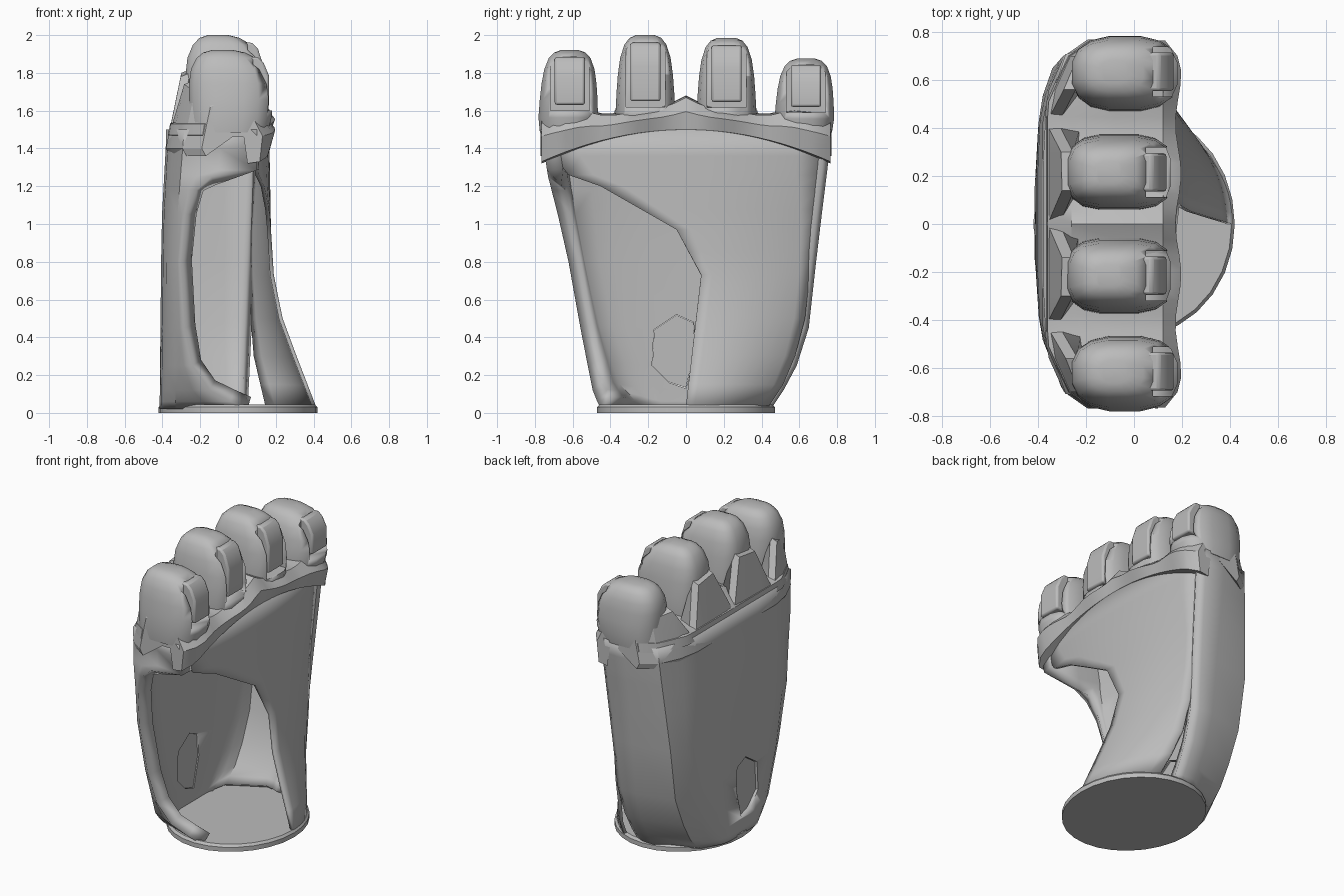
import bpy, bmesh, math

if "Cube" in bpy.data.objects:
    bpy.data.objects.remove(bpy.data.objects["Cube"])

grey = bpy.data.materials.new("plain grey")
grey.use_nodes = True
grey.diffuse_color = (0.5, 0.5, 0.5, 1)
grey.node_tree.nodes["Principled BSDF"].inputs["Base Color"].default_value = (0.5, 0.5, 0.5, 1)


def interp(table, t):
    """Piecewise linear lookup in a list of (key, value)."""
    if t <= table[0][0]:
        return table[0][1]
    for (a, va), (b, vb) in zip(table, table[1:]):
        if t <= b:
            return va + (vb - va) * (t - a) / (b - a)
    return table[-1][1]


def finish(name, bm, angle=35):
    bmesh.ops.recalc_face_normals(bm, faces=bm.faces)
    me = bpy.data.meshes.new(name)
    bm.to_mesh(me)
    bm.free()
    me.materials.append(grey)
    ob = bpy.data.objects.new(name, me)
    bpy.context.collection.objects.link(ob)
    bpy.ops.object.select_all(action='DESELECT')
    ob.select_set(True)
    bpy.context.view_layer.objects.active = ob
    bpy.ops.object.shade_smooth_by_angle(angle=math.radians(angle))
    return ob


def loft(name, rows, closed=False, angle=35):
    """Skin a list of point rows; closed rows get end caps."""
    bm = bmesh.new()
    grid = [[bm.verts.new(p) for p in r] for r in rows]
    n = len(rows[0])
    for a, b in zip(grid, grid[1:]):
        for i in range(n if closed else n - 1):
            j = (i + 1) % n
            bm.faces.new((a[i], a[j], b[j], b[i]))
    if closed:
        bm.faces.new(grid[0][::-1])
        bm.faces.new(grid[-1])
    return finish(name, bm, angle)


def apply_mods(ob):
    bpy.context.view_layer.objects.active = ob
    for m in list(ob.modifiers):
        bpy.ops.object.modifier_apply(modifier=m.name)


def thicken(ob, t, offset):
    m = ob.modifiers.new("thickness", 'SOLIDIFY')
    m.thickness, m.offset = t, offset
    apply_mods(ob)


def cut(ob, cutter):
    m = ob.modifiers.new("cut", 'BOOLEAN')
    m.operation, m.object, m.solver = 'DIFFERENCE', cutter, 'EXACT'
    apply_mods(ob)
    bpy.data.objects.remove(cutter)


# Outline tables by height: half widths, back depth, side arch, sole depth, corner shape
RIGHT_W = [(0.02, .45), (.1, .49), (.4, .55), (.9, .64), (1.25, .73), (1.5, .77)]
LEFT_W = [(0.02, .45), (.2, .57), (.45, .65), (.9, .70), (1.3, .75), (1.5, .77)]
BACK = [(0.02, -.415), (1.0, -.405), (1.45, -.38)]
ARCH = [(0.02, .05), (.06, -.04), (.12, -.15), (.25, -.24), (.45, -.28), (.8, -.30),
        (1.05, -.27), (1.18, -.22), (1.25, -.14), (1.28, .1)]
SOLE_X = [(0.04, .40), (.3, .30), (.6, .19), (.95, .165), (1.5, .155)]
SOLE_END = [(.04, .15), (.35, .08), (.9, .065), (1.5, .09)]
CORNER = [(0, .48), (.1, .62), (.6, .80), (1.5, .70)]
SIDE = [(0, .68), (.1, .82), (.6, .95), (1.5, .92)]
SIDE_X = [(0, -.33), (.8, -.34), (1.5, -.285)]

# Heel disc
loft("heel_base", [[(0.42 * s * math.cos(a), 0.47 * s * math.sin(a), z)
                    for a in [math.tau * i / 28 for i in range(28)]]
                   for z, s in ((0, 1), (0.03, 1), (0.045, .97))], closed=True)

# Back and side wall, open through an arch on one side
rows = []
for z in (.02, .06, .12, .25, .45, .8, 1.05, 1.18, 1.25, 1.285, 1.4, 1.5):
    c, s, xs = interp(CORNER, z), interp(SIDE, z), interp(SIDE_X, z)
    b, wr, wl, a = interp(BACK, z), interp(RIGHT_W, z), interp(LEFT_W, z), interp(ARCH, z)
    front = interp([(0, .05), (.4, .07), (1.5, .12)], z)
    xc = b * .6 + xs * .4
    rows.append([(a, -wr, z), ((a + xs) / 2, -wr * (1 + s) / 2, z), (xs, -wr * s, z),
                 (xc, -wr * c, z), (b + .01, -wr * c * .8, z), (b, -wr * .3, z),
                 (b, wl * .3, z), (b + .01, wl * c * .8, z), (xc, wl * c, z),
                 (xs, wl * s, z), (-.08, wl, z), (front - .05, wl, z), (front, wl * .96, z)])
# Ordered so that thickness grows into the hollow
wall = loft("back_wall", rows)
bm = bmesh.new()
bm.from_mesh(wall.data)
if sum(f.normal.x * f.calc_area() for f in bm.faces) > 0:
    bmesh.ops.reverse_faces(bm, faces=bm.faces)
bm.to_mesh(wall.data)
bm.free()
thicken(wall, 0.085, -1)

# Round port through the back wall, with a loose plug
HOLE = [(-.17, .44), (-.05, .52), (.04, .48), (.05, .33), (0, .13), (-.09, .16), (-.18, .25)]


def prism(name, x0, x1, s):
    return loft(name, [[(x, -.06 + (y + .06) * s, .33 + (z - .33) * s) for y, z in HOLE]
                       for x in (x0, x1)], closed=True)


cut(wall, prism("port_cutter", -.6, -.2, 1))
prism("port_plug", -.395, -.335, .985)

# Sole panel, covering only part of the hollow
EDGE = [(.04, 0), (.73, .08), (.97, -.05), (1.2, -.45), (1.26, -.62), (1.36, -.70)]
rows = []
for z in (.04, .15, .3, .5, .73, .85, .97, 1.08, 1.2, 1.26, 1.36, 1.5):
    e, w = interp(EDGE, z), interp(LEFT_W, z) - .03
    xc, end = interp(SOLE_X, z), interp(SOLE_END, z)
    row = []
    for i in range(11):
        y = e + (w - e) * i / 10
        row.append((xc - (xc - end) * min(1, abs(y) / w) ** 2.2, y, z))
    rows.append(row)
thicken(loft("sole_panel", rows), 0.02, 0)


def chamfer(y):
    """Inset of the back corners towards both sides."""
    return interp([(0, 0), (.5, 0), (.70, .09), (.77, .19)], abs(y))


# Pad under the toes, its lower front lip curving up in the middle
rows = []
N = 24
for i in range(N + 1):
    y = -.765 + 1.53 * i / N
    t = abs(y) / .765
    zb = 1.50 - .17 * t ** 2
    r = .05 * max(0, (t - .85) / .15) ** 2
    top = interp([(0, 1.67), (.1, 1.62), (.42, 1.57), (.55, 1.60), (.77, 1.58)], abs(y))
    wave = .012 * math.cos(y * math.tau / .42)
    xb = -.36 + chamfer(y)
    rows.append([(.08 - r, y, 1.46), (.10 - r, y, zb - .01), (.165 - r, y, zb),
                 (.185 - r - wave, y, (zb + top) / 2 + .01), (.12 - r, y, top),
                 (-.08, y, top + .01), (xb + .10, y, top - .02), (xb, y, 1.53),
                 (xb - .01, y, 1.47), (xb + .05, y, 1.46)])
loft("toe_pad", rows, closed=True, angle=30)

# Webbed backing that climbs behind each toe and dips in a notch between them
CREST = [(-.77, 1.62), (-.70, 1.70), (-.56, 1.74), (-.42, 1.47), (-.30, 1.78), (-.14, 1.80),
         (0, 1.50), (.14, 1.80), (.30, 1.78), (.42, 1.47), (.56, 1.70), (.70, 1.68), (.77, 1.60)]
rows = []
for y, zt in CREST:
    ch = chamfer(y)
    xt = interp([(1.45, -.37), (1.80, -.30)], zt) + ch
    rows.append([(-.36 + ch, y, 1.36), (-.382 + ch, y, 1.40), (-.372 + ch, y, 1.45),
                 (xt, y, zt), (xt + .05, y, zt + .02), (-.22 + ch, y, 1.46)])
loft("toe_backing", rows, closed=True, angle=20)


# Toes: lofted rounded sections, a cut pocket and a nail inside it
def section(x0, x1, y, w, z, power):
    cx, rx = (x0 + x1) / 2, (x1 - x0) / 2
    pts = []
    for i in range(16):
        a = math.tau * (i + .5) / 16
        c, s = math.cos(a), math.sin(a)
        pts.append((cx + rx * math.copysign(abs(c) ** power, c),
                    y + w / 2 * math.copysign(abs(s) ** power, s), z))
    return pts


# name, centre, top height, forward shift, lean, corner power
TOES = [("right_outer_toe", -.625, 1.92, .03, .01, .75), ("right_inner_toe", -.215, 2.0, 0, 0, .6),
        ("left_inner_toe", .215, 1.985, 0, 0, .6), ("left_outer_toe", .625, 1.875, .03, .01, .75)]
# share of height, back x, front x, width
PROFILE = [(-.04, -.27, .13, .30), (.15, -.275, .15, .32), (.38, -.28, .16, .31),
           (.58, -.28, .155, .295), (.76, -.27, .13, .27), (.90, -.24, .07, .225),
           (.97, -.205, .01, .17), (1, -.16, -.05, .10)]


def slab(label, y, dx, half, z0, z1, back, front):
    """Side profile with a sloped top, stretched across a toe."""
    pr = [(back, z0), (front, z0), (front, z0 + .6 * (z1 - z0)),
          (front - .03, z1 - .03), (front - .06, z1), (back, z1)]
    return loft(label, [[(px + dx, y + s * half, pz) for px, pz in pr] for s in (-1, 1)],
                closed=True)


for name, y, zt, dx, lean, power in TOES:
    h = zt - 1.5
    toe = loft(name, [section(a + dx * .6, b + dx, y + lean * t, w, 1.5 + h * t, power)
                      for t, a, b, w in PROFILE], closed=True)
    z0, z1 = 1.5 + h * .24, 1.5 + h * .94
    cut(toe, slab("nail_cutter", y + lean, dx, .103, z0, z1 + .02, .05, .4))
    nail = slab(name.replace("toe", "nail"), y + lean, dx, .08, z0 + .03, z1 - .01, -.02, .135)
    bev = nail.modifiers.new("soft edges", 'BEVEL')
    bev.width, bev.segments = .012, 2
    apply_mods(nail)
